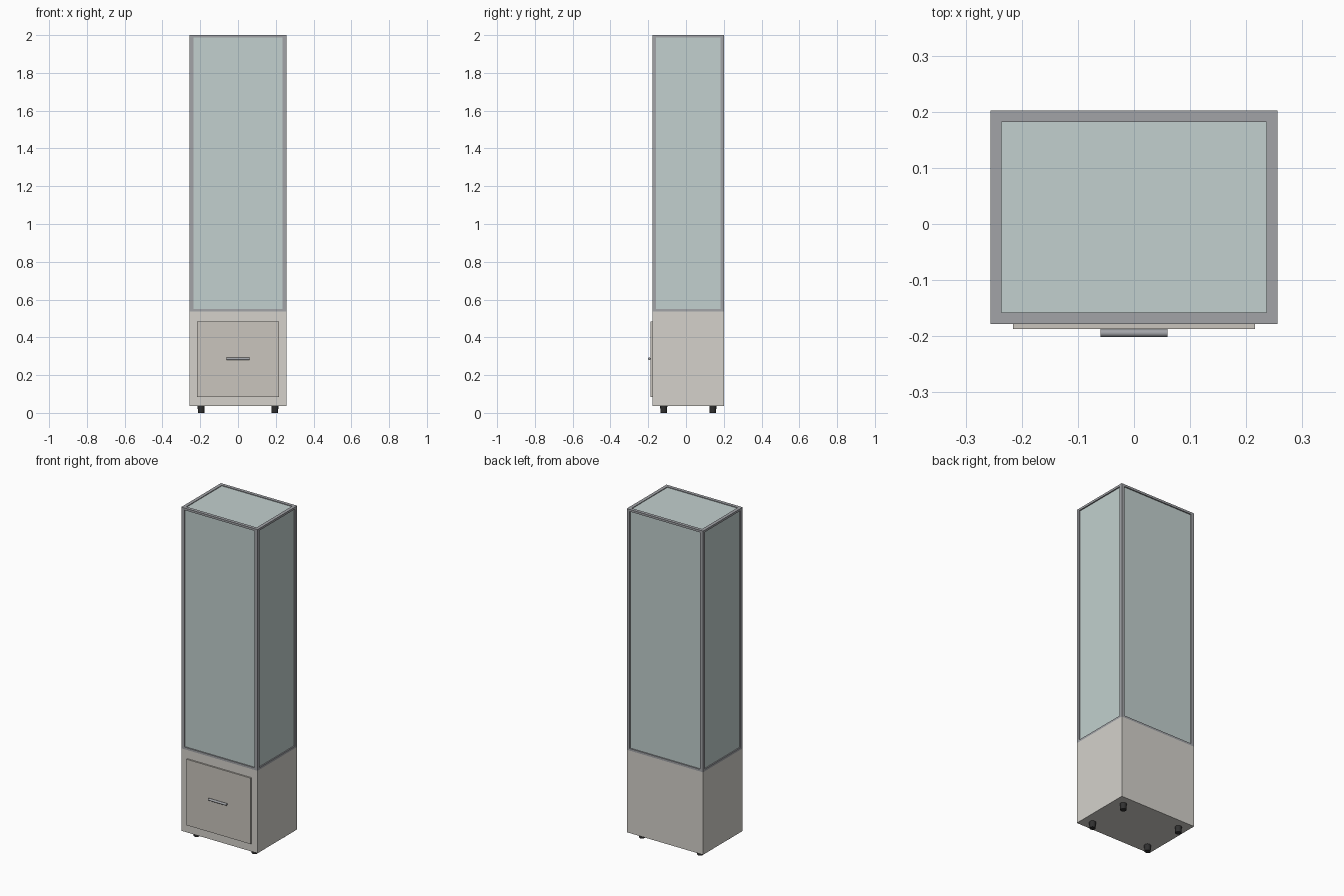
import bpy

if "Cube" in bpy.data.objects:
    bpy.data.objects.remove(bpy.data.objects["Cube"])

def material(name, rgb):
    m = bpy.data.materials.new(name)
    m.diffuse_color = (*rgb, 1)
    m.use_nodes = True
    m.node_tree.nodes["Principled BSDF"].inputs["Base Color"].default_value = m.diffuse_color
    return m

cream = material("cream", (0.66, 0.64, 0.60))
beige = material("beige", (0.59, 0.56, 0.51))
metal = material("metal", (0.36, 0.37, 0.39))
glass = material("glass", (0.54, 0.63, 0.62))
black = material("black", (0.03, 0.03, 0.03))

def box(name, lo, hi, mat):
    bpy.ops.mesh.primitive_cube_add(size=1, location=[(a + b) / 2 for a, b in zip(lo, hi)])
    o = bpy.context.object
    o.name = name
    o.scale = [b - a for a, b in zip(lo, hi)]
    bpy.ops.object.transform_apply(location=False, rotation=False, scale=True)
    o.data.materials.append(mat)
    return o

def cylinder(name, loc, r1, r2, depth, mat, rot=(0, 0, 0)):
    bpy.ops.mesh.primitive_cone_add(vertices=24, radius1=r1, radius2=r2, depth=depth,
                                    location=loc, rotation=rot)
    o = bpy.context.object
    o.name = name
    o.data.materials.append(mat)
    bpy.ops.object.shade_smooth_by_angle()
    return o

X, Y0, Y1 = 0.256, -0.178, 0.202          # cabinet footprint
Z0, ZB, ZT = 0.037, 0.537, 2.0            # base bottom, base top, frame top
T, R = 0.020, 0.013                       # post width, rail height
G0, G1 = 0.007, 0.012                     # glass recess, outer and inner

# Base cabinet with drawer front
box("base_cabinet", (-X, Y0, Z0), (X, Y1, ZB), cream)
box("drawer_front", (-0.216, -0.187, 0.085), (0.216, Y0, 0.485), beige)

# Bar handle
cylinder("drawer_handle", (0, -0.1945, 0.286), 0.007, 0.007, 0.12, metal, (0, 1.570796, 0))

# Feet
for sx in (-1, 1):
    for y in (-0.118, 0.142):
        cylinder("foot", (sx * 0.195, y, Z0 / 2), 0.017, 0.019, Z0, black)

# Corner posts
for x in (-X, X - T):
    for y in (Y0, Y1 - T):
        box("corner_post", (x, y, ZB), (x + T, y + T, ZT), metal)

# Top and bottom rails
for z in (ZB, ZT - R):
    for y in (Y0, Y1 - T):
        box("long_rail", (-X + T, y, z), (X - T, y + T, z + R), metal)
    for x in (-X, X - T):
        box("side_rail", (x, Y0 + T, z), (x + T, Y1 - T, z + R), metal)

# Glass panes set into the frame
lo, hi = ZB + R, ZT - R
box("front_glass", (-X + T, Y0 + G0, lo), (X - T, Y0 + G1, hi), glass)
box("back_glass", (-X + T, Y1 - G1, lo), (X - T, Y1 - G0, hi), glass)
box("left_glass", (-X + G0, Y0 + T, lo), (-X + G1, Y1 - T, hi), glass)
box("right_glass", (X - G1, Y0 + T, lo), (X - G0, Y1 - T, hi), glass)
box("top_glass", (-X + T, Y0 + T, ZT - 0.009), (X - T, Y1 - T, ZT - 0.004), glass)
